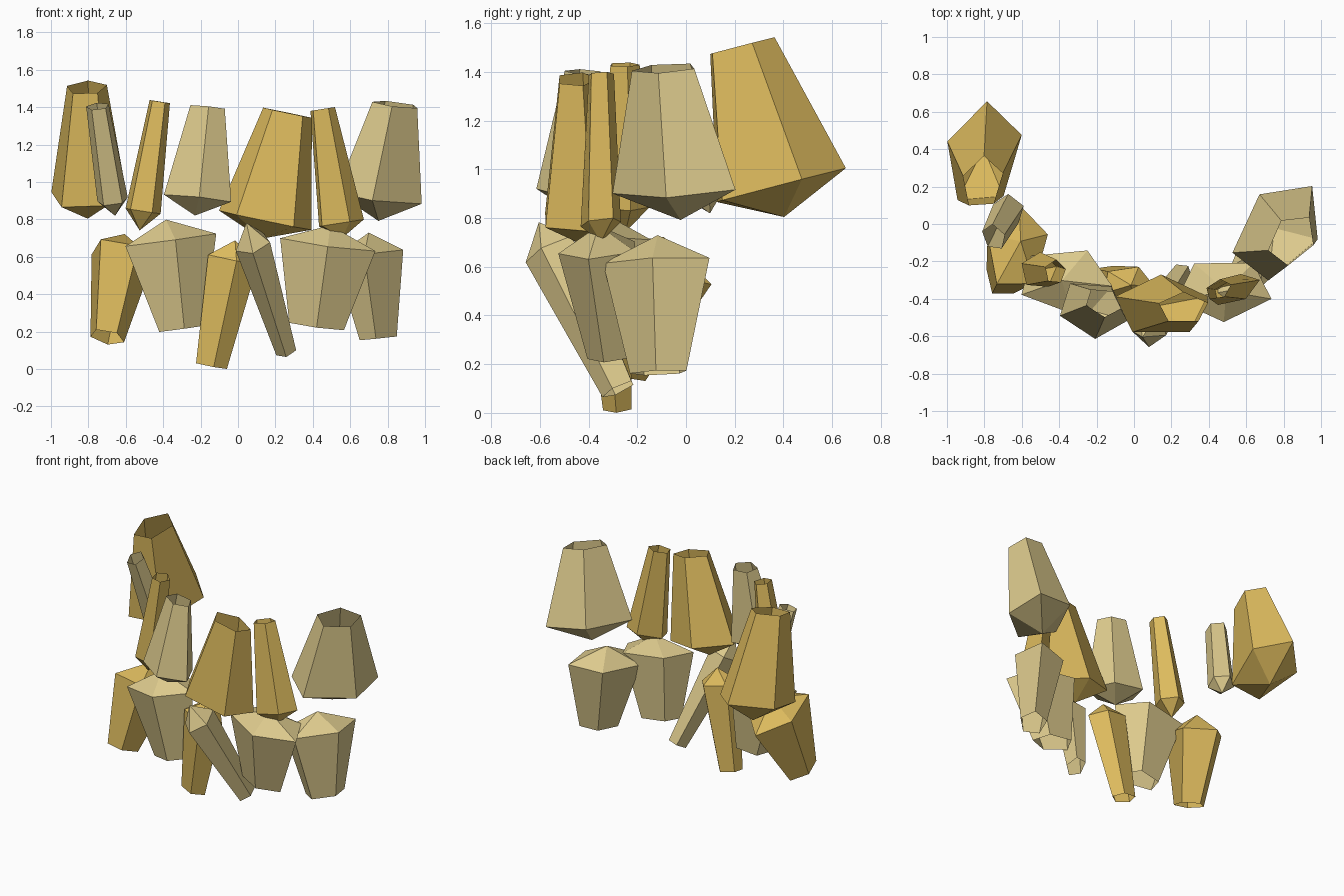
import bpy, bmesh, math
from mathutils import Vector

if "Cube" in bpy.data.objects:
    bpy.data.objects.remove(bpy.data.objects["Cube"])


def material(name, rgb):
    m = bpy.data.materials.new(name)
    m.diffuse_color = (*rgb, 1)
    m.use_nodes = True
    m.node_tree.nodes["Principled BSDF"].inputs["Base Color"].default_value = m.diffuse_color
    return m


GOLD = material("gold", (0.73, 0.50, 0.112))
BEIGE = material("beige", (0.72, 0.59, 0.265))
SIDES = 5


def tooth(name, mat, crown, crown_r, root, root_r, point, turn, yaw=0):
    """Five-sided hollow tooth: small open root end, wide crown ring, shallow point."""
    crown, root = Vector(crown), Vector(root)
    out = (crown - root).normalized()
    up = out if out.z > 0 else -out
    x = (Vector((1, 0, 0)) - up * up.x).normalized()
    y = up.cross(x)
    c, s = math.cos(math.radians(yaw)), math.sin(math.radians(yaw))
    u, v = x * c + y * s, y * c - x * s
    bm = bmesh.new()

    def ring(centre, r):
        angles = [math.radians(turn + 360 * i / SIDES) for i in range(SIDES)]
        return [bm.verts.new(centre + u * r[0] * math.cos(a) + v * r[1] * math.sin(a))
                for a in angles]

    wide, small = ring(crown, crown_r), ring(root, root_r)
    tip = bm.verts.new(crown + out * point)
    for i in range(SIDES):
        j = (i + 1) % SIDES
        bm.faces.new((wide[i], wide[j], small[j], small[i]))
        bm.faces.new((wide[j], wide[i], tip))
    # Winding faces outward when the point is below; flip for points above
    if out.z > 0:
        bmesh.ops.reverse_faces(bm, faces=bm.faces[:])
    mesh = bpy.data.meshes.new(name)
    bm.to_mesh(mesh)
    bm.free()
    mesh.materials.append(mat)
    bpy.context.collection.objects.link(bpy.data.objects.new(name, mesh))


# Upper row, left to right, points facing down
tooth("upper_left_molar", GOLD, (-.805, .37, .93), (.205, .30), (-.81, .22, 1.505), (.11, .15), .13, 102, -12)
tooth("upper_left_premolar", BEIGE, (-.67, .075, .90), (.085, .09), (-.75, -.07, 1.405), (.06, .075), .085, 60, 30)
tooth("upper_left_canine", GOLD, (-.51, -.25, .845), (.10, .10), (-.42, -.255, 1.43), (.058, .065), .105, 85)
tooth("upper_left_incisor", BEIGE, (-.22, -.455, .91), (.195, .155), (-.165, -.42, 1.40), (.10, .075), .09, 74, -20)
tooth("upper_middle_incisor", GOLD, (.145, -.44, .795), (.265, .17), (.265, -.45, 1.37), (.14, .085), .10, 90)
tooth("upper_right_canine", GOLD, (.545, -.35, .78), (.14, .07), (.45, -.35, 1.39), (.074, .05), .08, 65, 25)
tooth("upper_right_molar", BEIGE, (.77, -.035, .92), (.30, .21), (.845, -.085, 1.415), (.15, .115), .13, 0, 52)

# Lower row, left to right, points facing up
tooth("lower_left_molar", GOLD, (-.625, -.13, .61), (.17, .25), (-.70, -.28, .17), (.095, .12), .12, 98, -8)
tooth("lower_left_premolar", BEIGE, (-.37, -.30, .69), (.26, .18), (-.305, -.29, .215), (.13, .09), .11, 62)
tooth("lower_left_incisor", GOLD, (-.035, -.32, .59), (.145, .10), (-.147, -.28, .018), (.09, .062), .10, 65)
tooth("lower_middle_incisor", BEIGE, (.08, -.55, .67), (.10, .12), (.258, -.275, .097), (.058, .075), .13, 54)
tooth("lower_right_premolar", BEIGE, (.48, -.35, .67), (.27, .175), (.42, -.31, .23), (.155, .095), .10, 54)
tooth("lower_right_molar", BEIGE, (.71, -.115, .62), (.255, .165), (.755, -.11, .165), (.135, .09), .11, 0, 56)
